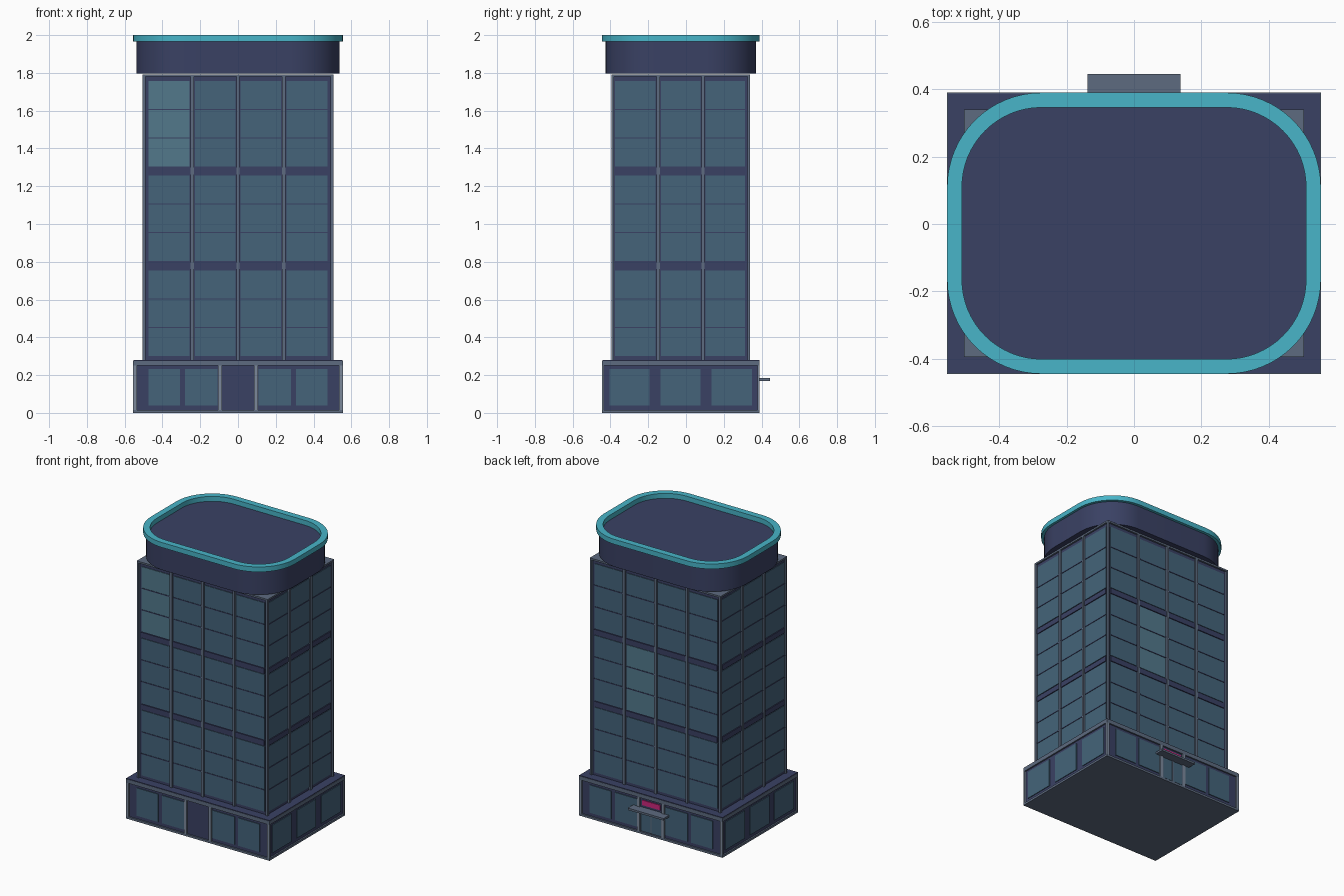
import bpy, bmesh, math
from mathutils import Matrix, Vector

if "Cube" in bpy.data.objects:
    bpy.data.objects.remove(bpy.data.objects["Cube"])

CY = -0.0275  # building centre in y (rear canopy shifts it)


def material(name, rgb):
    m = bpy.data.materials.new(name)
    m.diffuse_color = (*rgb, 1)
    m.use_nodes = True
    m.node_tree.nodes["Principled BSDF"].inputs["Base Color"].default_value = m.diffuse_color
    return m


NAVY = material("navy", (0.042, 0.053, 0.127))
GLASS = material("glass", (0.058, 0.127, 0.195))
LIT = material("light_glass", (0.085, 0.19, 0.26))
TRIM = material("grey_trim", (0.11, 0.147, 0.216))
TEAL = material("teal", (0.065, 0.46, 0.58))
PINK = material("magenta", (0.6, 0.02, 0.2))
STONE = material("pale_trim", (0.2, 0.25, 0.33))

parts = {}  # part name -> (bmesh, material)


def box(name, mat, x0, x1, y0, y1, z0, z1):
    bm = parts.setdefault(name, (bmesh.new(), mat))[0]
    mid = Vector(((x0 + x1) / 2, (y0 + y1) / 2, (z0 + z1) / 2))
    size = (abs(x1 - x0), abs(y1 - y0), z1 - z0, 1)
    bmesh.ops.create_cube(bm, size=1, matrix=Matrix.Translation(mid) @ Matrix.Diagonal(size))


def panel(name, mat, side, half, u0, u1, z0, z1, d0, d1):
    """Box on one facade: u runs along the wall, d is depth inside the outer plane."""
    hx, hy = half
    if side in ("front", "back"):
        s = -1 if side == "front" else 1
        box(name, mat, u0, u1, CY + s * (hy - d0), CY + s * (hy - d1), z0, z1)
    else:
        s = -1 if side == "left" else 1
        box(name, mat, s * (hx - d0), s * (hx - d1), u0, u1, z0, z1)


SIDES = ("front", "back", "left", "right")

# ---- Base storey
B = (0.555, 0.4175)


def block(name, mat, half, inset, z0, z1):
    x, y = half[0] - inset, half[1] - inset
    box(name, mat, -x, x, CY - y, CY + y, z0, z1)


block("base_wall", NAVY, B, 0.010, 0.015, 0.25)
block("base_plinth", TRIM, B, 0, 0, 0.015)
block("base_cornice", TRIM, B, 0, 0.25, 0.276)
block("base_roof", NAVY, B, 0.002, 0.276, 0.28)
for sx in (-1, 1):
    for sy in (-1, 1):
        x, y = sx * 0.555, CY + sy * 0.4175
        box("base_corner_posts", STONE, x, x - sx * 0.02, y, y - sy * 0.012, 0.015, 0.25)
for side in SIDES:
    if side in ("front", "back"):
        spans = [(-0.475, -0.308), (-0.28, -0.108), (0.108, 0.28), (0.308, 0.475)]
        for u in (-0.095, 0.095):
            panel("entrance_posts", STONE, side, B, u - 0.01, u + 0.01, 0.015, 0.25, 0, 0.02)
    else:
        spans = [(-0.405, -0.193), (-0.135, 0.077), (0.135, 0.35)]
    for a, b in spans:
        panel("base_windows", GLASS, side, B, a, b, 0.038, 0.232, 0.005, 0.02)

# ---- Rear entrance: door leaves, frame, canopy and sign strip
for s in (-1, 1):
    panel("door_leaves", GLASS, "back", B, s * 0.004, s * 0.078, 0.02, 0.168, 0.005, 0.02)
    panel("door_frame", TRIM, "back", B, s * 0.078, s * 0.086, 0.015, 0.17, 0.002, 0.02)
panel("door_frame", TRIM, "back", B, -0.004, 0.004, 0.015, 0.17, 0.002, 0.02)
panel("door_canopy", TRIM, "back", B, -0.138, 0.138, 0.170, 0.184, -0.055, 0.015)
panel("sign_strip", PINK, "back", B, -0.07, 0.07, 0.2, 0.235, 0.004, 0.02)

# ---- Tower shaft
T = (0.505, 0.3675)
block("tower_wall", NAVY, T, 0.012, 0.28, 1.78)
block("tower_cap", TRIM, T, 0, 1.78, 1.792)
for sx in (-1, 1):
    for sy in (-1, 1):
        x, y = sx * 0.505, CY + sy * 0.3675
        box("tower_corner_posts", TRIM, x, x - sx * 0.015, y, y - sy * 0.015, 0.28, 1.78)

ROWS = [(0.30, 0.755), (0.803, 1.257), (1.305, 1.757)]
for side in SIDES:
    if side in ("front", "back"):
        mullions, ends = [-0.242, 0, 0.242], (-0.475, 0.475)
    else:
        mullions, ends = [-0.147, 0.09], (-0.375, 0.312)
    for u in mullions:
        panel("tower_mullions", TRIM, side, T, u - 0.009, u + 0.009, 0.28, 1.78, 0, 0.02)
    lows = [ends[0]] + [u + 0.014 for u in mullions]
    highs = [u - 0.014 for u in mullions] + [ends[1]]
    for r, (z0, z1) in enumerate(ROWS):
        for c, (a, b) in enumerate(zip(lows, highs)):
            lit = (side, r, c) in {("front", 2, 0), ("back", 1, 2)}
            name, mat = ("light_windows", LIT) if lit else ("tower_windows", GLASS)
            panel(name, mat, side, T, a, b, z0, z1, 0.008, 0.02)
            # thin bars splitting each window into three panes
            for k in (1, 2):
                z = z0 + (z1 - z0) * k / 3
                panel("window_bars", NAVY, side, T, a, b, z - 0.003, z + 0.003, 0.005, 0.015)
    # floor bands
    for z in (0.779, 1.281):
        panel("floor_bands", NAVY, side, T, ends[0], ends[1], z - 0.018, z + 0.018, 0.006, 0.02)

for name, (bm, mat) in parts.items():
    me = bpy.data.meshes.new(name)
    bm.to_mesh(me)
    bm.free()
    me.materials.append(mat)
    bpy.context.collection.objects.link(bpy.data.objects.new(name, me))


# ---- Rounded crown
def outline(hx, hy, r, n=16):
    pts = []
    for sx, sy, a0 in ((1, 1, 0), (-1, 1, 90), (-1, -1, 180), (1, -1, 270)):
        for i in range(n + 1):
            a = math.radians(a0 + 90 * i / n)
            pts.append((sx * (hx - r) + r * math.cos(a), CY + sy * (hy - r) + r * math.sin(a)))
    return pts


def loft(name, mat, loops, closed):
    """Skin a stack of (half x, half y, radius, z) rounded rectangles."""
    bm = bmesh.new()
    rings = [[bm.verts.new((x, y, z)) for x, y in outline(hx, hy, r)] for hx, hy, r, z in loops]
    n = len(rings[0])
    pairs = list(zip(rings, rings[1:] + rings[:1])) if closed else list(zip(rings, rings[1:]))
    for lo, hi in pairs:
        for i in range(n):
            j = (i + 1) % n
            bm.faces.new((lo[i], lo[j], hi[j], hi[i]))
    if not closed:
        bm.faces.new(rings[0][::-1])
        bm.faces.new(rings[-1])
    bmesh.ops.recalc_face_normals(bm, faces=bm.faces)
    me = bpy.data.meshes.new(name)
    bm.to_mesh(me)
    bm.free()
    me.materials.append(mat)
    ob = bpy.data.objects.new(name, me)
    bpy.context.collection.objects.link(ob)
    bpy.ops.object.select_all(action="DESELECT")
    ob.select_set(True)
    bpy.context.view_layer.objects.active = ob
    bpy.ops.object.shade_smooth_by_angle(angle=math.radians(30))


loft("crown_drum", NAVY, [(0.538, 0.398, 0.265, 1.797), (0.538, 0.398, 0.265, 1.966)], False)
loft("crown_rim", TEAL, [(0.555, 0.4175, 0.28, 1.965), (0.555, 0.4175, 0.28, 2.0),
                         (0.511, 0.3735, 0.236, 2.0), (0.511, 0.3735, 0.236, 1.965)], True)
